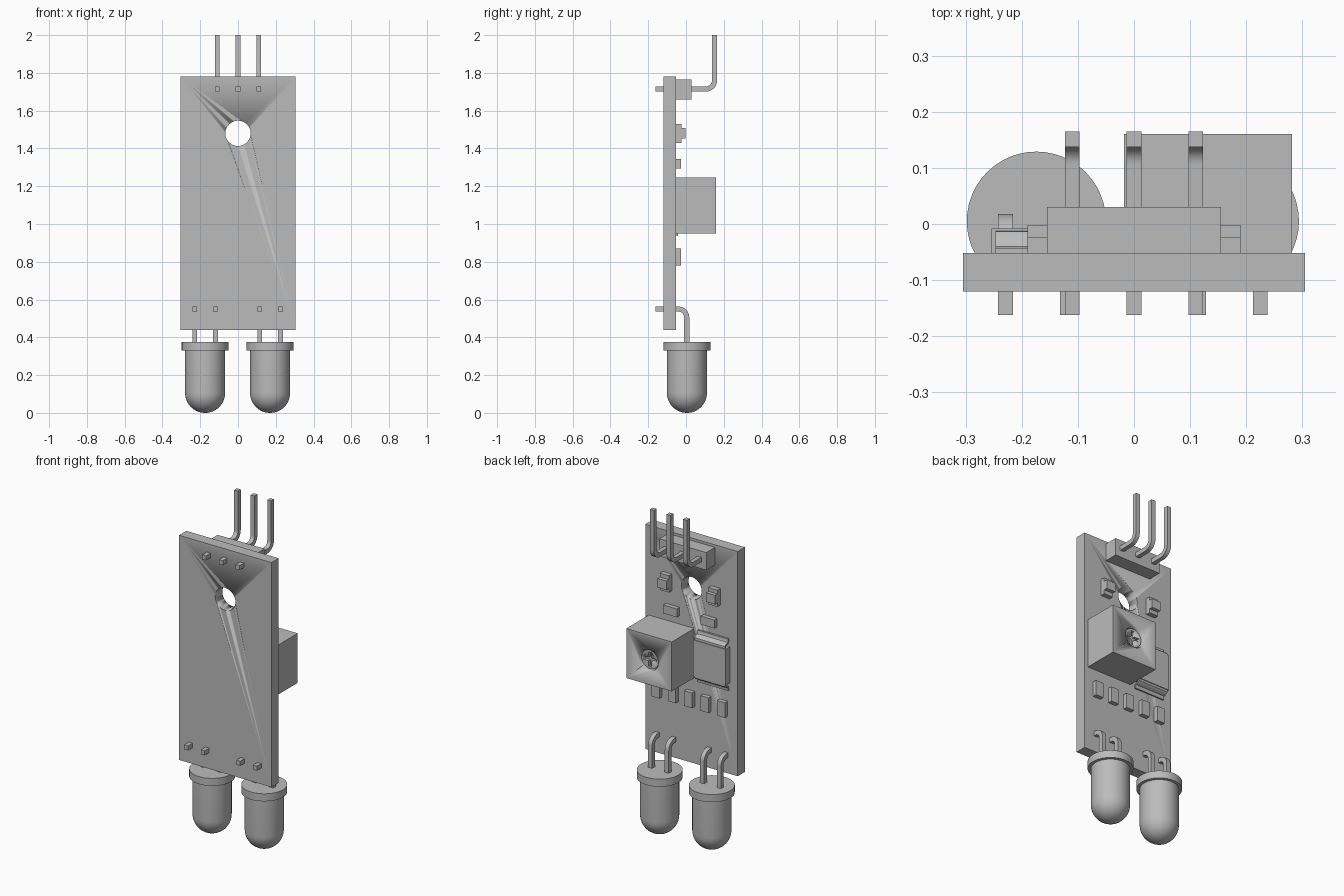
import bpy, bmesh, math
from mathutils import Vector, Matrix

cube = bpy.data.objects.get("Cube")
if cube:
    bpy.data.objects.remove(cube, do_unlink=True)

grey = bpy.data.materials.new("plain_grey")
grey.use_nodes = True
COLOUR = (0.5, 0.5, 0.5, 1)
grey.diffuse_color = COLOUR
grey.node_tree.nodes["Principled BSDF"].inputs["Base Color"].default_value = COLOUR

BACK = -0.052   # rear surface of the board


def finish(name, bm, angle=35):
    bmesh.ops.recalc_face_normals(bm, faces=bm.faces)
    mesh = bpy.data.meshes.new(name)
    bm.to_mesh(mesh)
    bm.free()
    mesh.materials.append(grey)
    mesh.shade_smooth()
    mesh.set_sharp_from_angle(angle=math.radians(angle))
    obj = bpy.data.objects.new(name, mesh)
    bpy.context.collection.objects.link(obj)
    return obj


def box(name, lo, hi):
    bm = bmesh.new()
    bmesh.ops.create_cube(bm, size=1)
    lo, hi = Vector(lo), Vector(hi)
    for v in bm.verts:
        v.co = (lo + hi) / 2 + v.co * (hi - lo)
    return finish(name, bm)


def chip(name, x, z, w, h, front):
    """Small block soldered to the rear of the board."""
    return box(name, (x - w / 2, BACK, z - h / 2), (x + w / 2, front, z + h / 2))


def cylinder(name, x, y, z, r, length, sides=48):
    """Cylinder along y."""
    bm = bmesh.new()
    bmesh.ops.create_cone(bm, cap_ends=True, segments=sides, radius1=r, radius2=r, depth=length,
                          matrix=Matrix.Translation((x, y, z)) @ Matrix.Rotation(math.pi / 2, 4, "X"))
    return finish(name, bm)


def lathe(name, x, y, profile, sides=48):
    """Revolve an (r, z) profile round a vertical axis."""
    bm = bmesh.new()
    verts = [bm.verts.new((x + r, y, z)) for r, z in profile]
    edges = [bm.edges.new(pair) for pair in zip(verts, verts[1:])]
    bmesh.ops.spin(bm, geom=verts + edges, cent=(x, y, 0), axis=(0, 0, 1),
                   angle=math.tau, steps=sides)
    bmesh.ops.remove_doubles(bm, verts=bm.verts, dist=1e-5)
    return finish(name, bm)


def strip(name, path, x0, x1, thick):
    """Sweep a rectangular section along a (y, z) path."""
    bm = bmesh.new()
    pts = [Vector(p) for p in path]
    rings = []
    for i, p in enumerate(pts):
        a = (p - pts[i - 1]).normalized() if i else (pts[1] - p).normalized()
        b = (pts[i + 1] - p).normalized() if i + 1 < len(pts) else a
        t = (a + b).normalized()
        n = Vector((-t.y, t.x)) * thick / 2 / max(t.dot(a), 0.5)
        rings.append([bm.verts.new((x, q.x, q.y))
                      for x, q in ((x0, p - n), (x1, p - n), (x1, p + n), (x0, p + n))])
    for r, s in zip(rings, rings[1:]):
        for k in range(4):
            bm.faces.new((r[k], r[k - 1], s[k - 1], s[k]))
    bm.faces.new(rings[0])
    bm.faces.new(rings[-1])
    return finish(name, bm)


def bent_pin(name, x, z, y_end, z_end, radius):
    """Square pin through the board, turning up or down behind it."""
    sign = 1 if z_end > z else -1
    arc = [(y_end - radius + radius * math.sin(t), z + sign * radius * (1 - math.cos(t)))
           for t in (math.pi / 2 * i / 8 for i in range(9))]
    return strip(name, [(-0.162, z)] + arc + [(y_end, z_end)], x - 0.013, x + 0.013, 0.027)


def cut(target, cutters):
    for c in cutters:
        mod = target.modifiers.new("cut", "BOOLEAN")
        mod.operation = "DIFFERENCE"
        mod.solver = "EXACT"
        mod.object = c
        c.hide_render = True
        c.hide_viewport = True
        c.display_type = "WIRE"


# Circuit board with mounting hole
board = box("circuit_board", (-0.305, -0.12, 0.44), (0.305, BACK, 1.78))
cut(board, [cylinder("mounting_hole_cutter", 0, -0.09, 1.48, 0.067, 0.2)])

# Pin header
box("header_block", (-0.155, BACK, 1.66), (0.155, 0.03, 1.765))
for i, x in enumerate((-0.11, 0, 0.11)):
    bent_pin(f"header_pin_{i + 1}", x, 1.715, 0.151, 2.0, 0.045)

# Round lamps with their bent legs
R = 0.106
dome = [(R * math.sin(t), R * (1 - math.cos(t))) for t in (math.pi / 2 * i / 12 for i in range(13))]
for side, cx in (("right", -0.174), ("left", 0.17)):
    lathe(f"{side}_lamp", cx, 0.005,
          dome + [(R, 0.33), (0.124, 0.33), (0.124, 0.375), (0, 0.375)])
    for i, dx in enumerate((-0.055, 0.055)):
        bent_pin(f"{side}_lamp_leg_{i + 1}", cx + dx, 0.55, 0.004, 0.37, 0.045)

# Trimmer with a recessed, cross-slotted rotor
TX, TZ = 0.132, 1.097
trimmer = box("trimmer_body", (-0.018, BACK, 0.95), (0.282, 0.16, 1.245))
cut(trimmer, [cylinder("trimmer_recess_cutter", TX, 0.16, TZ, 0.062, 0.06)])
rotor = cylinder("trimmer_rotor", TX, 0.135, TZ, 0.056, 0.03)
cut(rotor, [box(f"rotor_slot_cutter_{i}", (TX - w, 0.132, TZ - h), (TX + w, 0.2, TZ + h))
            for i, (w, h) in enumerate(((0.01, 0.042), (0.042, 0.01)))])

# Comparator chip with gull-wing lead strips above and below
IX, IZ = -0.147, 1.092
chip("comparator_body", IX, IZ, 0.214, 0.215, -0.008)
for name, s in (("upper", 1), ("lower", -1)):
    path = [(-0.047, 0.155), (-0.047, 0.138), (-0.043, 0.131), (-0.024, 0.124),
            (-0.018, 0.118), (-0.017, 0.1)]
    strip(f"comparator_{name}_leads", [(y, IZ + s * z) for y, z in path],
          IX - 0.1, IX + 0.1, 0.009)

# Row of five upright resistors
for i in range(5):
    chip(f"resistor_{i + 1}", 0.22 - i * 0.108, 0.825, 0.052, 0.09, -0.026)

# Mirrored small parts: capacitors and indicator lights
for side, s in (("left", 1), ("right", -1)):
    chip(f"{side}_capacitor", s * 0.124, 1.32, 0.09, 0.05, -0.026)
    chip(f"{side}_indicator_base", s * 0.16, 1.48, 0.06, 0.1, -0.024)
    chip(f"{side}_indicator_lens", s * 0.16, 1.48, 0.06, 0.054, -0.002)
